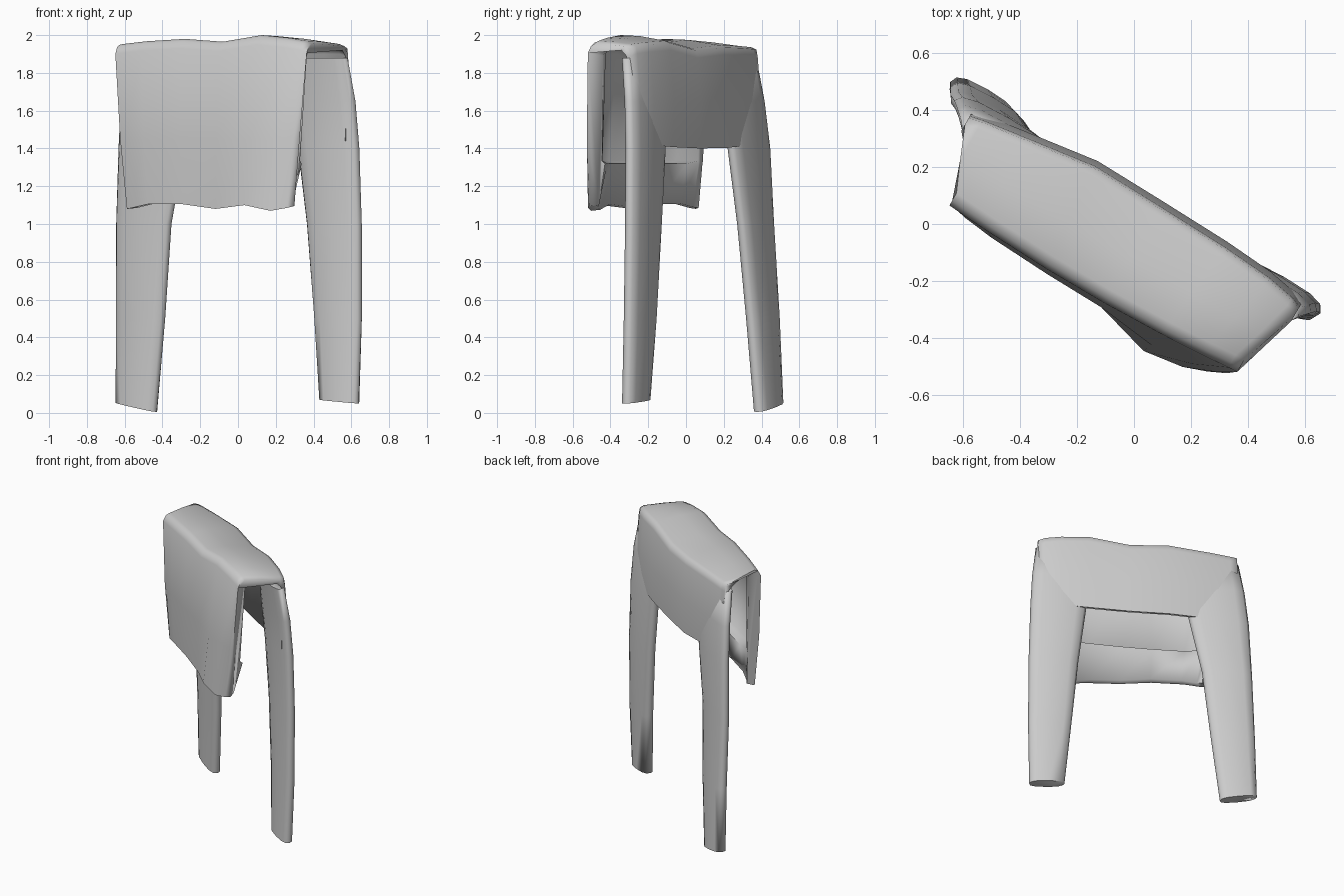
import bpy, bmesh, math

cube = bpy.data.objects.get("Cube")
if cube:
    bpy.data.objects.remove(cube, do_unlink=True)

TURN = math.radians(-30)


def make_material(name, value):
    mat = bpy.data.materials.new(name)
    mat.use_nodes = True
    color = (value, value, value, 1)
    mat.diffuse_color = color
    bsdf = mat.node_tree.nodes["Principled BSDF"]
    bsdf.inputs["Base Color"].default_value = color
    bsdf.inputs["Roughness"].default_value = 0.8
    return mat


cloth = make_material("grey cloth", 0.6)


def loft(name, rings):
    """Skin closed rings into a capped smooth solid."""
    bm = bmesh.new()
    rows = [[bm.verts.new(p) for p in ring] for ring in rings]
    n = len(rows[0])
    for a, b in zip(rows, rows[1:]):
        for i in range(n):
            j = (i + 1) % n
            bm.faces.new((a[i], a[j], b[j], b[i]))
    bm.faces.new(rows[0])
    bm.faces.new(rows[-1])
    bmesh.ops.recalc_face_normals(bm, faces=bm.faces)
    mesh = bpy.data.meshes.new(name)
    bm.to_mesh(mesh)
    bm.free()
    mesh.materials.append(cloth)
    obj = bpy.data.objects.new(name, mesh)
    bpy.context.collection.objects.link(obj)
    obj.rotation_euler.z = TURN
    bpy.ops.object.select_all(action="DESELECT")
    obj.select_set(True)
    bpy.context.view_layer.objects.active = obj
    bpy.ops.object.shade_smooth_by_angle(angle=math.radians(85))


# Draped body: an upside-down U section carried from one side to the other.
# Station: position, ridge height, front hem height, front hem depth, back depth
stations = [
    (-1.0, 1.95, 1.08, -0.25, 0.04),
    (-0.93, 1.955, 1.085, -0.265, 0.05),
    (-0.72, 1.967, 1.105, -0.285, 0.07),
    (-0.3, 1.98, 1.105, -0.30, 0.108),
    (0.1, 1.965, 1.08, -0.31, 0.10),
    (0.5, 2.0, 1.10, -0.37, 0.09),
    (0.78, 1.985, 1.07, -0.35, 0.075),
    (0.94, 1.97, 1.085, -0.32, 0.055),
    (1.0, 1.955, 1.095, -0.295, 0.04),
]


def body_ring(s, top, hem, hem_v, back):
    bulge = 1 - s * s
    front_u, hem_u, back_u = -0.01 + 0.585 * s, -0.01 + 0.525 * s, -0.02 + 0.67 * s
    mid_u = (front_u + hem_u) / 2
    inset = 0.93                       # the panel's inner side is narrower
    roof = top - 0.035 - 0.05 * bulge
    front = -0.268 - 0.025 * bulge
    mid_v = (hem_v + front) / 2 - 0.01
    # between the side borders the panel is a thin sheet above its hem band
    sheet = 0.012 if abs(s) < 0.9 else 0.07
    crotch = 1.40 + 0.03 * s * s
    back_top = top - 0.015 - 0.02 * bulge
    return [
        (hem_u, hem_v, hem),
        (mid_u, mid_v, 1.45),
        (front_u, front, top - 0.05),
        (front_u, front + 0.02, top - 0.012),
        (front_u, front + 0.05, top),
        ((front_u + back_u) / 2, -0.11, top - 0.005),
        (back_u, back - 0.035, back_top),
        (back_u, back - 0.008, back_top - 0.012),
        (back_u, back, back_top - 0.05),
        (back_u, back + 0.02, 1.65),
        (back_u, back + 0.01, crotch),
        (back_u, back - 0.025, crotch + 0.01),
        (back_u, back - 0.03, roof - 0.03),
        (back_u, back - 0.06, roof),
        (front_u * inset, front + sheet + 0.02, roof),
        (front_u * inset, front + sheet, roof - 0.03),
        (mid_u * inset, mid_v + sheet, 1.335),
        (mid_u * inset, front + 0.065, 1.32),
        (hem_u * inset, hem_v + 0.04, hem + 0.005),
    ]


loft("draped_body", [body_ring(*st) for st in stations])


# Hanging legs: flattened rounded tubes
# Level: height, inner edge, outer edge, depth centre
def leg(name, levels, hem_tilt):
    rings = []
    for k, (z, inner, outer, v) in enumerate(levels):
        ring = []
        for i in range(12):
            a = 2 * math.pi * i / 12
            c, s = math.cos(a), math.sin(a)
            c = math.copysign(abs(c) ** 0.7, c)
            s = math.copysign(abs(s) ** 0.8, s)
            tilt = hem_tilt * c if k == 0 else 0
            ring.append(((inner + outer) / 2 + c * (outer - inner) / 2,
                         v + 0.043 * s, z + tilt))
        rings.append(ring)
    loft(name, rings)


leg("right_leg", [
    (0.03, -0.56, -0.81, 0.11),
    (0.5, -0.50, -0.80, 0.095),
    (1.0, -0.447, -0.785, 0.07),
    (1.4, -0.36, -0.765, 0.06),
    (1.65, -0.33, -0.74, 0.04),
    (1.88, -0.36, -0.705, 0.008),
], 0.025)

leg("left_leg", [
    (0.06, 0.477, 0.715, 0.04),
    (0.5, 0.435, 0.725, 0.055),
    (1.0, 0.387, 0.722, 0.06),
    (1.4, 0.335, 0.71, 0.055),
    (1.65, 0.31, 0.695, 0.04),
    (1.88, 0.34, 0.665, 0.008),
], -0.01)
